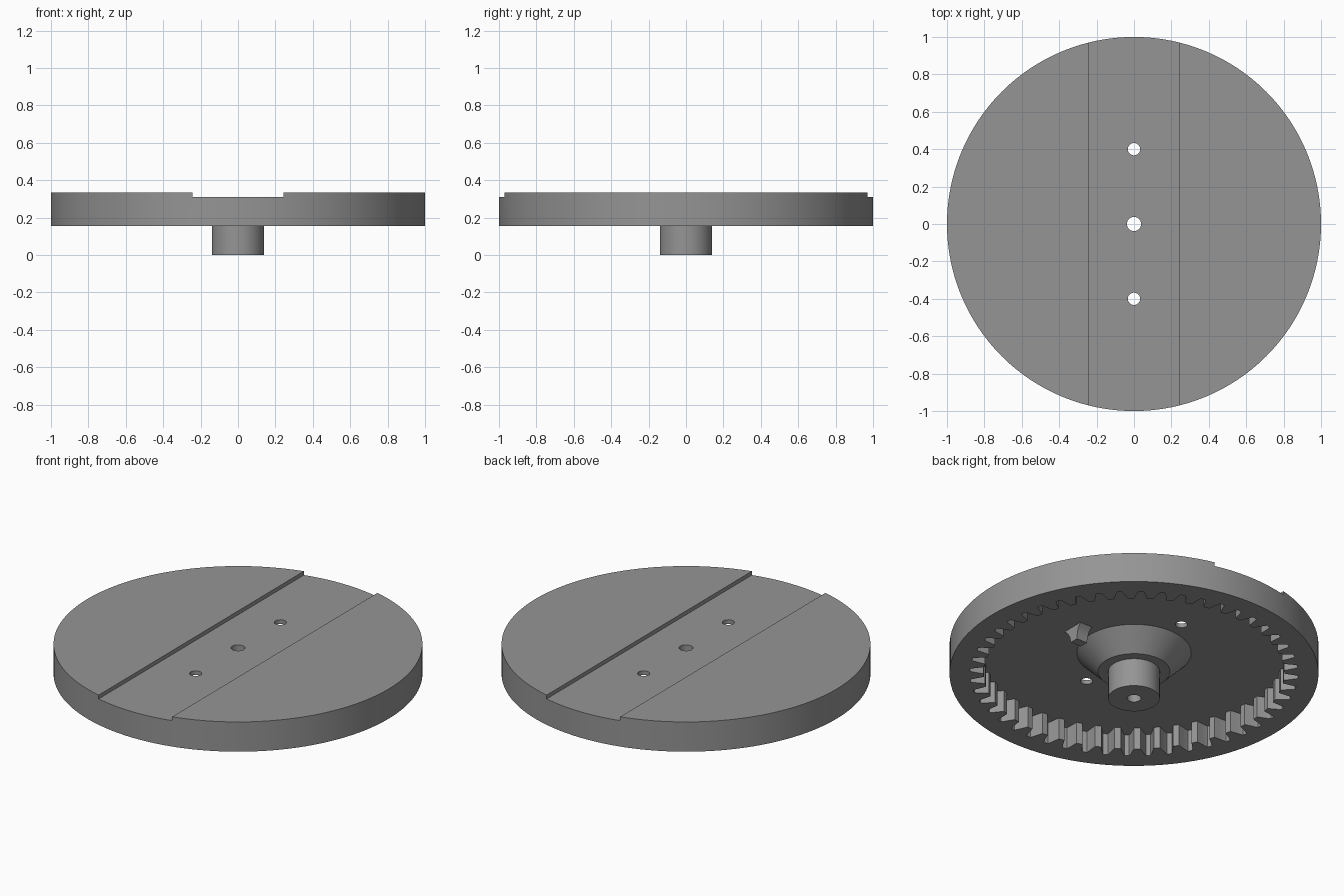
import bpy, bmesh, math

if "Cube" in bpy.data.objects:
    bpy.data.objects.remove(bpy.data.objects["Cube"])

RIM_Z, FLOOR_Z, SLOT_Z, TOP_Z = 0.155, 0.285, 0.31, 0.333
TEETH = 48

grey = bpy.data.materials.new("grey_plastic")
grey.diffuse_color = (0.30, 0.30, 0.30, 1)
grey.use_nodes = True
grey.node_tree.nodes["Principled BSDF"].inputs["Base Color"].default_value = grey.diffuse_color


def add_object(name, bm):
    bmesh.ops.recalc_face_normals(bm, faces=bm.faces)
    mesh = bpy.data.meshes.new(name)
    bm.to_mesh(mesh)
    bm.free()
    mesh.materials.append(grey)
    ob = bpy.data.objects.new(name, mesh)
    bpy.context.collection.objects.link(ob)
    return ob


def loft(name, loops):
    """Closed solid through matching loops of points."""
    bm = bmesh.new()
    rings = [[bm.verts.new(p) for p in loop] for loop in loops]
    n = len(rings[0])
    for a, b in zip(rings, rings[1:]):
        for i in range(n):
            j = (i + 1) % n
            bm.faces.new((a[i], a[j], b[j], b[i]))
    bm.faces.new(rings[0])
    bm.faces.new(rings[-1])
    return add_object(name, bm)


def circle(r, z, n, cy=0):
    return [(r * math.cos(2 * math.pi * i / n), cy + r * math.sin(2 * math.pi * i / n), z)
            for i in range(n)]


def rect(x0, x1, y0, y1, z):
    return [(x0, y0, z), (x1, y0, z), (x1, y1, z), (x0, y1, z)]


def combine(target, tool, operation):
    mod = target.modifiers.new(operation.lower(), 'BOOLEAN')
    mod.operation = operation
    mod.solver = 'EXACT'
    mod.object = tool
    bpy.context.view_layer.objects.active = target
    bpy.ops.object.modifier_apply(modifier=mod.name)
    bpy.data.objects.remove(tool)


# Round turntable body
table = loft("geared_turntable", [circle(1, RIM_Z, 128), circle(1, TOP_Z, 128)])

# Shallow slot across the top
combine(table, loft("slot_cutter", [rect(-0.243, 0.243, -1.2, 1.2, z) for z in (SLOT_Z, 0.5)]),
        'DIFFERENCE')

# Internal gear pocket: each gap narrows towards its root
gap = [(-0.34, 0.815), (-0.25, 0.845), (-0.17, 0.875), (-0.11, 0.89),
       (0.11, 0.89), (0.17, 0.875), (0.25, 0.845), (0.34, 0.815)]


def gear_loop(z):
    pts = []
    for k in range(TEETH):
        for offset, r in gap:
            a = (k + offset) * 2 * math.pi / TEETH
            pts.append((r * math.cos(a), r * math.sin(a), z))
    return pts


combine(table, loft("gear_cutter", [gear_loop(0.05), gear_loop(FLOOR_Z)]), 'DIFFERENCE')

# Conical hub with the stub shaft
hub = loft("hub", [circle(0.14, 0, 64), circle(0.14, 0.168, 64), circle(0.195, 0.168, 64),
                   circle(0.31, FLOOR_Z, 64), circle(0.31, FLOOR_Z + 0.01, 64)])
combine(table, hub, 'UNION')

# Small tapered stop beside the hub, flaring into the floor
stop = loft("stop", [rect(0.355, 0.425, -0.026, 0.026, 0.205),
                     rect(0.355, 0.428, -0.032, 0.032, 0.24),
                     rect(0.355, 0.432, -0.045, 0.045, 0.265),
                     rect(0.355, 0.435, -0.068, 0.068, FLOOR_Z),
                     rect(0.355, 0.435, -0.068, 0.068, FLOOR_Z + 0.01)])
combine(table, stop, 'UNION')

# Shaft bore and two mounting holes
for y, r in ((0, 0.038), (0.4, 0.033), (-0.4, 0.033)):
    combine(table, loft("hole_cutter", [circle(r, -0.1, 32, y), circle(r, 0.5, 32, y)]),
            'DIFFERENCE')

# Smooth round walls, sharp edges
bpy.ops.object.select_all(action='DESELECT')
table.select_set(True)
bpy.context.view_layer.objects.active = table
bpy.ops.object.shade_smooth_by_angle(angle=math.radians(25))
